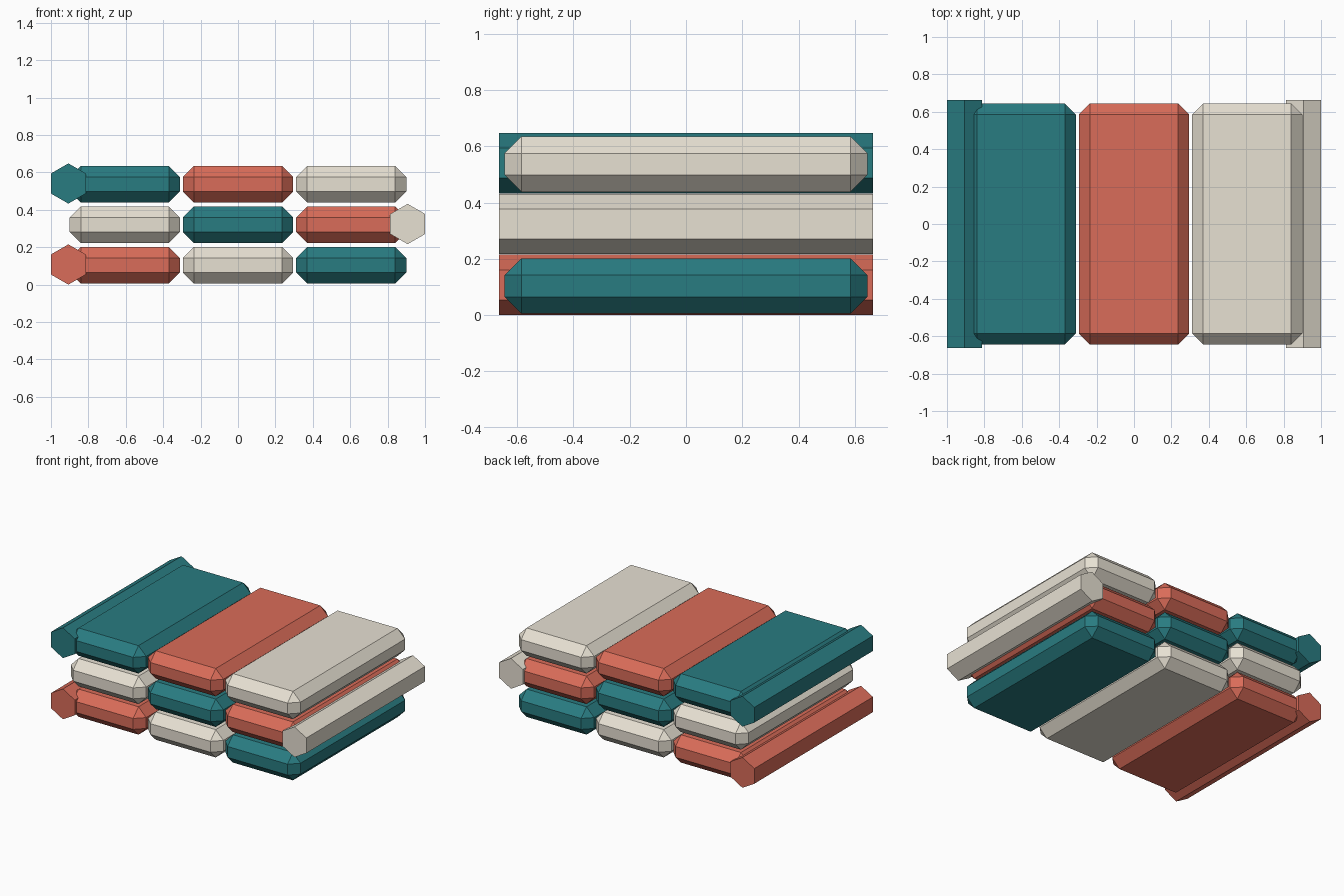
import bpy, bmesh
from math import pi
from mathutils import Matrix

if "Cube" in bpy.data.objects:
    bpy.data.objects.remove(bpy.data.objects["Cube"])

COLORS = {"teal": (0.022, 0.20, 0.22, 1), "coral": (0.70, 0.15, 0.10, 1), "cream": (0.80, 0.75, 0.65, 1)}
MATS = {}
for name, col in COLORS.items():
    MATS[name] = bpy.data.materials.new(name)
    MATS[name].diffuse_color = col


def finish(bm, name, loc, color):
    bmesh.ops.recalc_face_normals(bm, faces=bm.faces)
    me = bpy.data.meshes.new(name)
    bm.to_mesh(me)
    bm.free()
    me.materials.append(MATS[color])
    ob = bpy.data.objects.new(name, me)
    ob.location = loc
    bpy.context.collection.objects.link(ob)


# Flat cushion panel with chamfered edges
def panel(name, loc, color):
    bm = bmesh.new()
    bmesh.ops.create_cube(bm, size=1, matrix=Matrix.Diagonal((0.59, 1.29, 0.197, 1)))
    bmesh.ops.bevel(bm, geom=bm.edges[:], offset=0.06, offset_type='OFFSET',
                    segments=1, profile=0.5, affect='EDGES')
    finish(bm, name, loc, color)


# Six-sided fold roll lying along y, corners pointing up and down
def roll(name, loc, color):
    bm = bmesh.new()
    bmesh.ops.create_cone(bm, cap_ends=True, segments=6, radius1=0.1075, radius2=0.1075, depth=1.328)
    top = max(bm.verts, key=lambda v: v.co.y)
    if abs(top.co.x) > 0.01:
        bmesh.ops.rotate(bm, verts=bm.verts, matrix=Matrix.Rotation(pi / 6, 3, 'Z'))
    bmesh.ops.rotate(bm, verts=bm.verts, matrix=Matrix.Rotation(pi / 2, 3, 'X'))
    finish(bm, name, loc, color)


# Three stacked layers, each with three panels and a fold on alternating sides
layers = [("bottom", ("coral", "cream", "teal"), -1, "coral"),
          ("middle", ("cream", "teal", "coral"), 1, "cream"),
          ("top", ("teal", "coral", "cream"), -1, "teal")]
for i, (layer, colors, side, roll_color) in enumerate(layers):
    z = 0.1075 + 0.2165 * i
    for x, place, color in zip((-0.605, 0, 0.605), ("left", "centre", "right"), colors):
        panel(f"{layer}_{place}_panel", (x, 0, z - 0.004), color)
    roll(f"{layer}_fold_roll", (side * 0.907, 0, z), roll_color)

for m in bpy.data.materials:
    if m.users and not m.is_grease_pencil:
        m.use_nodes = True
        m.node_tree.nodes["Principled BSDF"].inputs["Base Color"].default_value = m.diffuse_color
